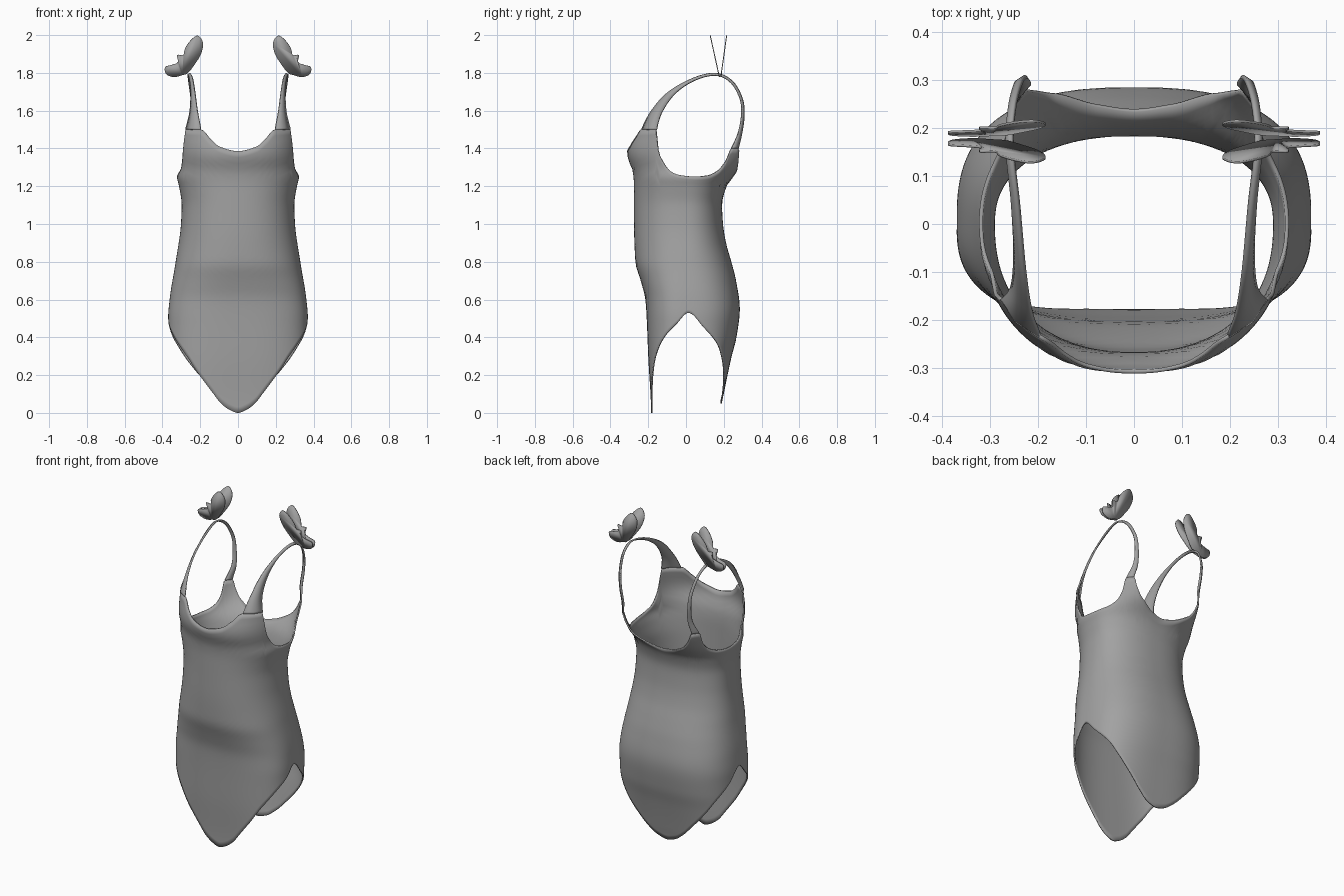
import bpy, math
from mathutils import Vector

if "Cube" in bpy.data.objects:
    bpy.data.objects.remove(bpy.data.objects["Cube"])

fabric = bpy.data.materials.new("grey fabric")
fabric.diffuse_color = (0.36, 0.36, 0.36, 1)
fabric.use_nodes = True
fabric.node_tree.nodes["Principled BSDF"].inputs["Base Color"].default_value = fabric.diffuse_color


def curve(points):
    """Monotone smooth interpolation through (key, value) pairs."""
    xs, ys = zip(*points)
    n = len(xs)
    s = [(ys[i + 1] - ys[i]) / (xs[i + 1] - xs[i]) for i in range(n - 1)]
    m = [0.0] * n
    for i in range(1, n - 1):
        if s[i - 1] * s[i] > 0:
            m[i] = 2 * s[i - 1] * s[i] / (s[i - 1] + s[i])

    def f(x):
        x = min(max(x, xs[0]), xs[-1])
        i = max(k for k in range(n - 1) if xs[k] <= x)
        h = xs[i + 1] - xs[i]
        t = (x - xs[i]) / h
        return (ys[i] * (1 + 2 * t) * (1 - t) ** 2 + m[i] * h * t * (1 - t) ** 2
                + ys[i + 1] * t * t * (3 - 2 * t) + m[i + 1] * h * t * t * (t - 1))
    return f


def spline(p0, p1, p2, p3, t):
    return 0.5 * (2 * p1 + (p2 - p0) * t + (2 * p0 - 5 * p1 + 4 * p2 - p3) * t * t
                  + (3 * p1 - p0 - 3 * p2 + p3) * t ** 3)


def make(name, verts, faces, thickness, offset, angle=50):
    """Mirrored thin sheet."""
    me = bpy.data.meshes.new(name)
    me.from_pydata(verts, [], faces)
    me.materials.append(fabric)
    ob = bpy.data.objects.new(name, me)
    bpy.context.collection.objects.link(ob)
    mi = ob.modifiers.new("mirror", 'MIRROR')
    mi.merge_threshold = 0.0005
    so = ob.modifiers.new("thickness", 'SOLIDIFY')
    so.thickness, so.offset = thickness, offset
    bpy.context.view_layer.objects.active = ob
    ob.select_set(True)
    bpy.ops.object.shade_smooth_by_angle(angle=math.radians(angle))
    ob.select_set(False)
    return ob


def grid_faces(cols, rows):
    return [(i * rows + j, (i + 1) * rows + j, (i + 1) * rows + j + 1, i * rows + j + 1)
            for i in range(cols - 1) for j in range(rows - 1)]


# Torso section by height: half width, front depth, back depth, squareness
width = curve([(0, .37), (.5, .37), (.6, .362), (.8, .33), (1, .302), (1.1, .298),
               (1.2, .312), (1.25, .323), (1.3, .315), (1.4, .32), (1.5, .32)])
front = curve([(0, .185), (.3, .2), (.5, .208), (.6, .215), (.7, .24), (.8, .268), (1, .275),
               (1.2, .275), (1.28, .282), (1.34, .305), (1.38, .312), (1.42, .307), (1.5, .286)])
back = curve([(.05, .19), (.1, .2), (.2, .22), (.3, .242), (.4, .267), (.55, .285), (.7, .265),
              (.8, .24), (.9, .212), (1, .196), (1.1, .191), (1.2, .215), (1.235, .24),
              (1.3, .315), (1.4, .38), (1.5, .42)])
power = curve([(0, 2.9), (.5, 2.7), (.9, 2.3), (1.5, 2.25)])

# Edges by angle from the front: leg opening, and neckline with armhole
leg = curve([(0, 0), (13, .015), (26, .05), (35, .1), (48.6, .2), (58.7, .3), (72, .41),
             (82, .47), (92, .53), (105, .45), (118, .36), (126, .28), (135, .2),
             (149, .11), (163, .065), (180, .05)])
top = curve([(0, 1.385), (18, 1.41), (28, 1.45), (40, 1.5), (60.5, 1.5), (62, 1.42), (65, 1.355),
             (75, 1.28), (85, 1.258), (99, 1.25), (111, 1.255), (122, 1.28), (129, 1.33),
             (133, 1.4), (140, 1.4), (143, 1.345), (148, 1.295), (162, 1.25), (180, 1.235)])


def skin(deg, z):
    a = math.radians(deg)
    sx, sy = math.sin(a), -math.cos(a)
    d = front(z) if sy < 0 else back(z)
    n = power(z)
    r = (abs(sx / width(z)) ** n + abs(sy / d) ** n) ** (-1 / n)
    return Vector((r * sx if 0 < deg < 180 else 0, r * sy, z))


# Body of the swimsuit
COLS, ROWS = 121, 44
verts = []
for i in range(COLS):
    deg = 180 * i / (COLS - 1)
    lo, hi = leg(deg), top(deg)
    verts += [skin(deg, lo + (hi - lo) * j / (ROWS - 1)) for j in range(ROWS)]
make("swimsuit_body", verts, grid_faces(COLS, ROWS), .008, -1)

# Shoulder straps: neck edge and arm edge from chest over the shoulder to the back
rails = [(skin(39.5, 1.45), skin(61, 1.45)), (skin(40, 1.5), skin(60.5, 1.5))]
rails += [(Vector(a), Vector(b)) for a, b in [
    ((.218, -.185, 1.6), (.258, -.13, 1.59)),
    ((.232, -.095, 1.7), (.252, -.06, 1.69)),
    ((.243, .04, 1.775), (.257, .045, 1.765)),
    ((.255, .16, 1.8), (.268, .16, 1.792)),
    ((.25, .25, 1.755), (.263, .243, 1.75)),
    ((.236, .302, 1.66), (.251, .292, 1.66)),
    ((.226, .31, 1.57), (.244, .298, 1.57)),
    ((.22, .298, 1.48), (.242, .28, 1.48))]]
rails += [(skin(140, 1.4), skin(133, 1.4)), (skin(141, 1.35), skin(131, 1.35))]
bulge = [.012, .012, .007, .003] + [0] * 8
strap = []
for i in range(1, len(rails) - 2):
    for k in range(8 + (i == len(rails) - 3)):
        t = k / 8
        a, b = (spline(*[rails[i + o][s] for o in (-1, 0, 1, 2)], t) for s in (0, 1))
        mid = (a + b) / 2
        out = Vector((mid.x, mid.y, 0)).normalized()
        lift = bulge[i] * (1 - t) + bulge[i + 1] * t
        strap += [a, mid + out * lift, b]
count = len(strap) // 3
faces = [(3 * i + j, 3 * i + j + 1, 3 * i + j + 4, 3 * i + j + 3)
         for i in range(count - 1) for j in range(2)]
make("shoulder_straps", strap, faces, .009, -1)

# Butterfly bows: two leaning wings on each strap
wing = [Vector(p) for p in [
    (.265, 1.80), (.228, 1.847), (.196, 1.9), (.185, 1.958), (.212, 1.997), (.249, 1.974),
    (.28, 1.93), (.29, 1.894), (.322, 1.894), (.318, 1.857), (.35, 1.842), (.386, 1.83),
    (.38, 1.794), (.339, 1.778), (.296, 1.788)]]
n = len(wing)
outline = [spline(*[wing[(i + o) % n] for o in (-1, 0, 1, 2)], k / 4)
           for i in range(n) for k in range(4)]
for name, lean in (("front_wings", -.22), ("back_wings", .14)):
    pts = [Vector((p.x, .18 + lean * (p.y - 1.79) + math.copysign(.006, lean), p.y))
           for p in outline]
    make(name, pts, [tuple(range(len(pts)))], .005, 0, 30)
